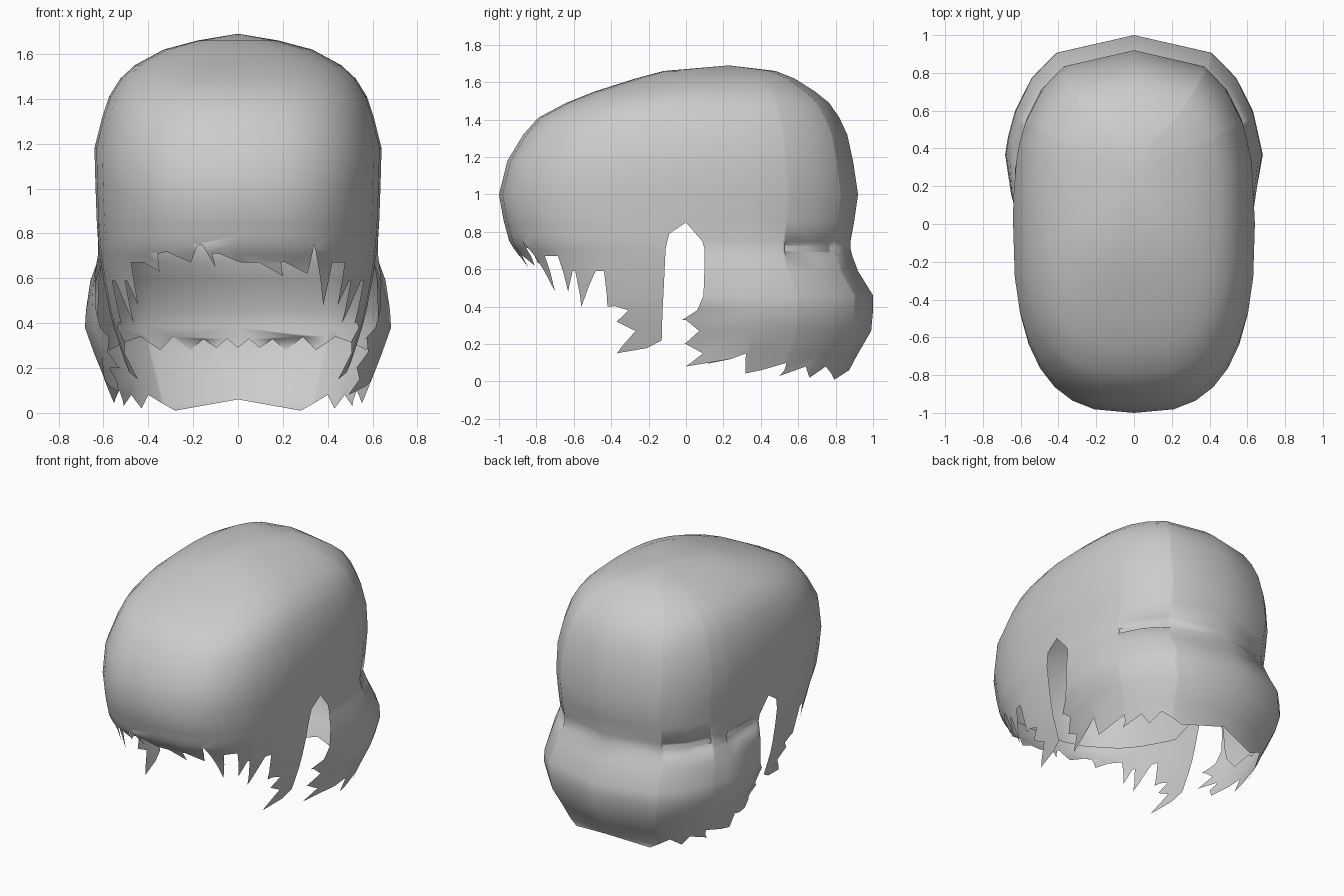
import bpy, bmesh, math
from mathutils import Vector

if "Cube" in bpy.data.objects:
    bpy.data.objects.remove(bpy.data.objects["Cube"])

P = 2.7  # roundness of the plan outline

# Height levels: z, centre y, front y, back y, front half width, back half width
LEVELS = [
    (0.00, 0.00, -0.66, 0.84, 0.44, 0.55),
    (0.15, 0.00, -0.70, 0.92, 0.48, 0.61),
    (0.27, 0.00, -0.74, 0.99, 0.52, 0.66),
    (0.38, 0.00, -0.78, 1.00, 0.555, 0.70),
    (0.46, 0.00, -0.80, 1.00, 0.575, 0.695),
    (0.59, 0.00, -0.85, 0.92, 0.60, 0.675),
    (0.67, 0.00, -0.89, 0.89, 0.612, 0.645),
    (0.71, 0.00, -0.92, 0.88, 0.618, 0.63),
    (0.75, 0.00, -0.945, 0.88, 0.622, 0.625),
    (0.86, 0.00, -0.975, 0.90, 0.63, 0.63),
    (1.00, 0.00, -1.00, 0.92, 0.635, 0.635),
    (1.18, 0.00, -0.955, 0.893, 0.64, 0.64),
    (1.32, 0.02, -0.87, 0.862, 0.605, 0.605),
    (1.41, 0.03, -0.79, 0.82, 0.575, 0.575),
    (1.49, 0.07, -0.64, 0.765, 0.525, 0.525),
    (1.55, 0.10, -0.49, 0.69, 0.46, 0.46),
    (1.62, 0.15, -0.27, 0.58, 0.33, 0.33),
    (1.66, 0.18, -0.12, 0.48, 0.18, 0.18),
    (1.69, 0.23, 0.23, 0.23, 0.0, 0.0),
]
TOP = LEVELS[-1][0]
COLUMNS = [0, 13, 24, 35, 46, 57, 68, 79, 90, 105, 120, 135, 150]  # degrees from the front
CREASES = [(2.10, 2.62), (-2.62, -2.10), (-1.92, -1.655)]  # tucked folds above the nape


def level(z):
    z = min(max(z, 0.0), TOP)
    for a, b in zip(LEVELS, LEVELS[1:]):
        if z <= b[0]:
            t = (z - a[0]) / (b[0] - a[0])
            return [p + (q - p) * t for p, q in zip(a, b)][1:]


def surface(u, z, inset):
    """Point on the hair shell; u = 0 front, +-pi back."""
    yc, yf, yb, wf, wb = level(z)
    c, s = math.cos(u), math.sin(u)
    ext = (yc - yf) if c > 0 else (yb - yc)
    y = yc - math.copysign(abs(c) ** (2 / P), c) * ext
    t = min(max((y + 0.1) / 0.4, 0), 1)
    x = math.copysign(abs(s) ** (2 / P), s) * (wf + (wb - wf) * t)
    if inset == 0 and abs(z - 0.71) < 0.001 and any(a - 0.001 < u < b + 0.001 for a, b in CREASES):
        x, y = x * 0.94, y * 0.94
    k = 1 - inset
    return Vector((x * k, yc + (y - yc) * k, z - inset * 0.5 * max(0, z - 0.9)))


def by_y(y, z):
    """Outline coordinate of a side point given its depth."""
    _, yf, yb, _, _ = level(z)
    c = min(abs(y) / (-yf if y < 0 else yb), 1) ** (P / 2)
    return math.acos(c if y < 0 else -c), z


def by_x(x, z, back=False):
    """Outline coordinate of a front or back point given its x."""
    w = level(z)[4 if back else 3]
    a = math.asin(min(abs(x) / w, 1) ** (P / 2))
    return math.copysign(math.pi - a if back else a, x), z


def shell(name, front, side, back, inset, mat):
    """Flat outline with jagged hem, gridded and wrapped onto the surface."""
    right = [by_y(*p) for p in side] + [by_x(x, z, True) for x, z in back]
    left = [(-u, z) for u, z in reversed(right)]
    hem = left + [by_x(*p) for p in front] + right
    outline = hem + [(math.pi, TOP), (-math.pi, TOP)]
    bm = bmesh.new()
    f = bm.faces.new([bm.verts.new((u, z, 0)) for u, z in outline])
    f.normal_update()
    bmesh.ops.triangulate(bm, faces=[f], ngon_method='EAR_CLIP')
    us = {s * math.radians(d) for d in COLUMNS for s in (-1, 1)}
    if inset == 0:
        for a, b in CREASES:
            us |= {a - 0.02, a, b, b + 0.02}
    cuts = [((u, 0, 0), (1, 0, 0)) for u in sorted(us)]
    cuts += [((0, l[0], 0), (0, 1, 0)) for l in LEVELS[1:-1]]
    for co, no in cuts:
        bmesh.ops.bisect_plane(bm, geom=bm.verts[:] + bm.edges[:] + bm.faces[:],
                               plane_co=co, plane_no=no, dist=1e-5)
    # keep only the grid lines
    diag = []
    for e in bm.edges:
        d = e.verts[0].co - e.verts[1].co
        if len(e.link_faces) == 2 and abs(d.x) > 1e-4 and abs(d.y) > 1e-4:
            diag.append(e)
    bmesh.ops.dissolve_edges(bm, edges=diag, use_verts=True)
    bm.normal_update()
    bmesh.ops.triangulate(bm, faces=[f for f in bm.faces if len(f.verts) > 4],
                          ngon_method='EAR_CLIP')
    for v in bm.verts:
        v.co = surface(v.co.x, v.co.y, inset)
    bmesh.ops.remove_doubles(bm, verts=bm.verts[:], dist=1e-4)
    bmesh.ops.recalc_face_normals(bm, faces=bm.faces[:])
    bm.normal_update()
    if sum(f.normal.z * f.calc_area() for f in bm.faces) < 0:
        bmesh.ops.reverse_faces(bm, faces=bm.faces[:])
    for f in bm.faces:
        f.smooth = True
    me = bpy.data.meshes.new(name)
    bm.to_mesh(me)
    bm.free()
    me.materials.append(mat)
    ob = bpy.data.objects.new(name, me)
    bpy.context.collection.objects.link(ob)
    return ob


grey = bpy.data.materials.new("hair_grey")
grey.diffuse_color = (0.6, 0.6, 0.6, 1)
grey.use_nodes = True
grey.node_tree.nodes["Principled BSDF"].inputs["Base Color"].default_value = grey.diffuse_color

# Outer hair: fringe, side locks with ear opening, nape
fringe = [(-0.42, 0.67), (-0.35, 0.63), (-0.36, 0.74), (-0.21, 0.67), (-0.17, 0.77),
          (-0.10, 0.65), (-0.12, 0.73), (0.02, 0.67), (0.02, 0.70), (0.20, 0.61),
          (0.19, 0.68), (0.31, 0.62), (0.34, 0.75), (0.38, 0.48), (0.42, 0.67)]
locks = [(-0.69, 0.68), (-0.63, 0.48), (-0.60, 0.62), (-0.56, 0.40), (-0.45, 0.66),
         (-0.42, 0.40), (-0.27, 0.41), (-0.37, 0.32), (-0.27, 0.27), (-0.37, 0.15),
         (-0.20, 0.18), (-0.13, 0.22), (-0.11, 0.70), (-0.09, 0.79), (0.0, 0.85),
         (0.10, 0.73), (0.10, 0.48), (0.06, 0.38), (-0.02, 0.33), (0.11, 0.32),
         (-0.01, 0.20), (0.14, 0.20), (0.0, 0.08), (0.24, 0.12), (0.32, 0.15),
         (0.25, 0.03), (0.40, 0.06), (0.57, 0.11), (0.50, 0.03), (0.64, 0.08)]
nape = [(0.43, 0.02), (0.40, 0.08), (0.28, 0.01), (0.20, 0.07), (0.13, 0.005), (0.0, 0.06)]
shell("outer_hair", fringe, locks, nape, 0.0, grey)

# Inner lining with a higher zigzag hem at the back
lining_front = [(-0.4, 0.80), (0.0, 0.82), (0.4, 0.80)]
lining_side = [(-0.5, 0.74), (-0.3, 0.70), (-0.14, 0.78), (0.0, 0.88), (0.13, 0.73),
               (0.14, 0.40), (0.25, 0.28), (0.32, 0.36), (0.42, 0.28), (0.5, 0.35),
               (0.6, 0.28)]
lining_back = [(0.45, 0.34), (0.36, 0.28), (0.30, 0.34), (0.22, 0.28), (0.16, 0.33),
               (0.10, 0.29), (0.05, 0.33), (0.0, 0.29)]
shell("inner_lining", lining_front, lining_side, lining_back, 0.035, grey)
